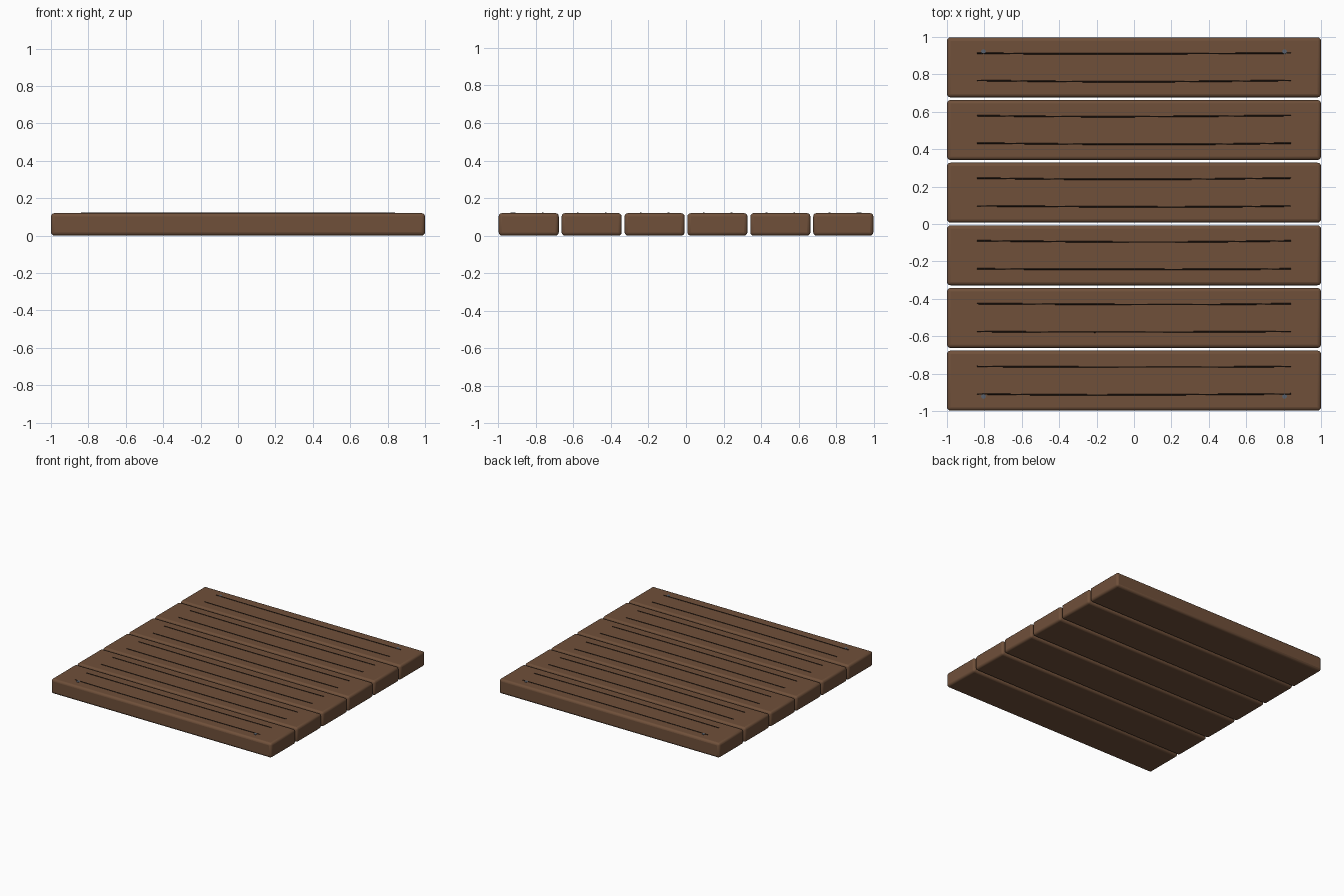
import bpy
import math

if "Cube" in bpy.data.objects:
    bpy.data.objects.remove(bpy.data.objects["Cube"])

L, W, H, PITCH = 2.0, 0.32, 0.12, 0.335


def material(name, color):
    m = bpy.data.materials.new(name)
    m.diffuse_color = (*color, 1)
    m.use_nodes = True
    m.node_tree.nodes["Principled BSDF"].inputs["Base Color"].default_value = m.diffuse_color
    return m


wood = material("wood", (0.16, 0.08, 0.042))
dark = material("dark_grain", (0.025, 0.014, 0.009))
metal = material("metal", (0.1, 0.12, 0.15))


def plank(i, y):
    bpy.ops.mesh.primitive_cube_add(size=1, location=(0, y, H / 2))
    ob = bpy.context.object
    ob.name = f"plank_{i}"
    ob.scale = (L, W, H)
    bpy.ops.object.transform_apply(location=False, rotation=False, scale=True)
    b = ob.modifiers.new("rounded_edges", "BEVEL")
    b.width, b.segments = 0.018, 3
    ob.data.materials.append(wood)
    bpy.ops.object.shade_smooth_by_angle(angle=math.radians(40))


def grain(name, y, phase):
    # thin, slightly wavy line lying in the top face
    cu = bpy.data.curves.new(name, "CURVE")
    cu.dimensions = "3D"
    cu.bevel_depth = 0.0035
    cu.bevel_resolution = 0
    sp = cu.splines.new("POLY")
    n = 9
    sp.points.add(n - 1)
    for k, p in enumerate(sp.points):
        t = 2 * k / (n - 1) - 1
        p.co = (0.84 * t, y + 0.005 * t * t + 0.001 * math.sin(3 * t + phase), H, 1)
    ob = bpy.data.objects.new(name, cu)
    bpy.context.collection.objects.link(ob)
    cu.materials.append(dark)


# Planks with two grain lines each
for i in range(6):
    y = (i - 2.5) * PITCH
    plank(i + 1, y)
    for j, s in enumerate((-1, 1)):
        grain(f"grain_{i + 1}_{j + 1}", y + s * 0.074 - 0.002, i + 2 * j)

# Nail heads near the four corners
for sx in (-1, 1):
    for sy in (-1, 1):
        bpy.ops.mesh.primitive_cylinder_add(
            vertices=8, radius=0.013, depth=0.02,
            location=(sx * 0.805, sy * 0.922, H - 0.007))
        nail = bpy.context.object
        nail.name = f"nail_{'right' if sx > 0 else 'left'}_{'back' if sy > 0 else 'front'}"
        nail.data.materials.append(metal)
